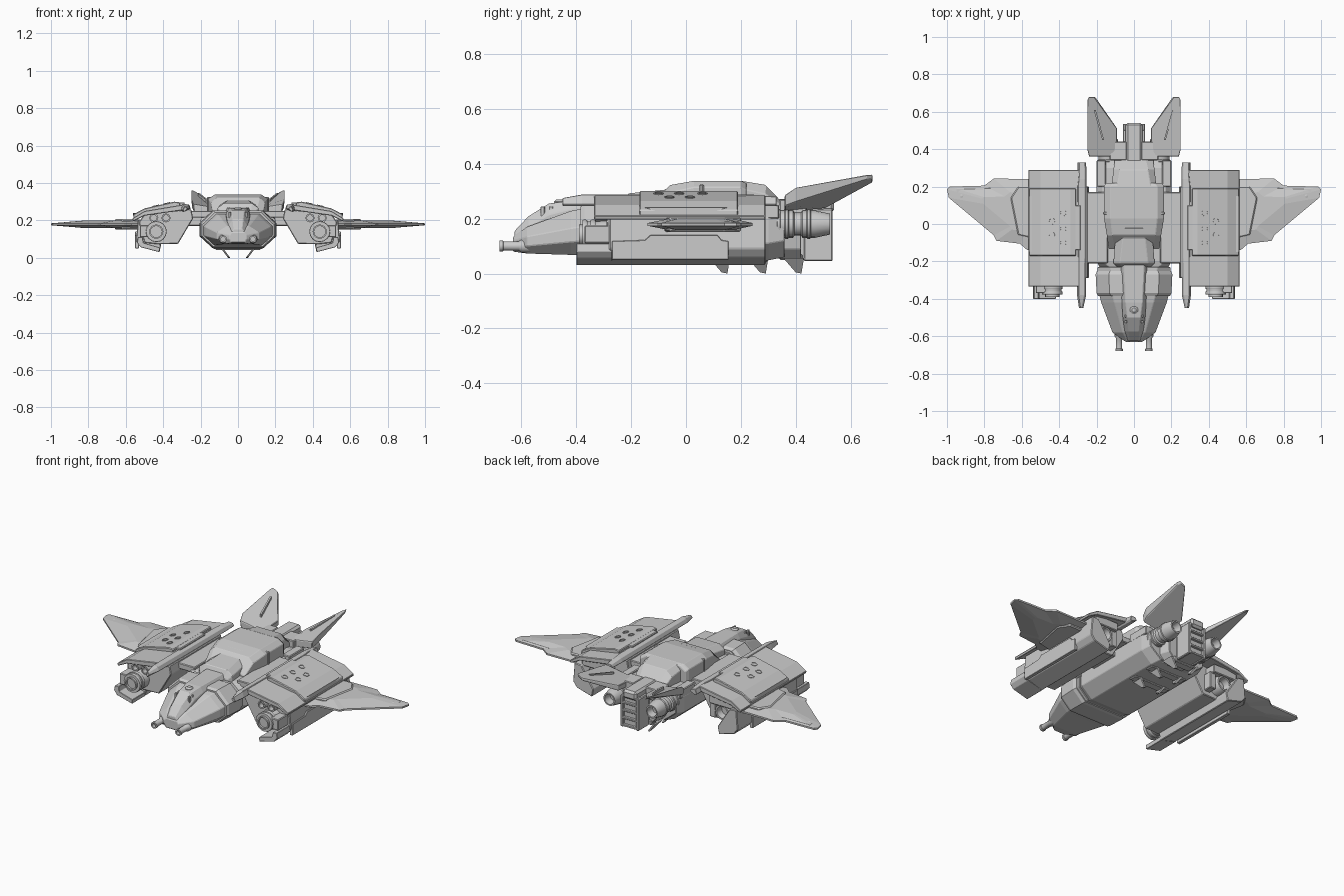
import bpy, bmesh, math
from mathutils import Vector


def loft(name, rings, mirror=False, bevel=0.0, smooth=False):
    """Skin a list of equal-length point rings and cap both ends."""
    bm = bmesh.new()
    vs = [[bm.verts.new(p) for p in r] for r in rings]
    n = len(rings[0])
    for a, b in zip(vs, vs[1:]):
        for i in range(n):
            j = (i + 1) % n
            bm.faces.new((a[i], a[j], b[j], b[i]))
    bm.faces.new(vs[0][::-1])
    bm.faces.new(vs[-1])
    bmesh.ops.recalc_face_normals(bm, faces=bm.faces)
    me = bpy.data.meshes.new(name)
    bm.to_mesh(me)
    bm.free()
    ob = bpy.data.objects.new(name, me)
    bpy.context.collection.objects.link(ob)
    if bevel:
        m = ob.modifiers.new("bevel", 'BEVEL')
        m.width, m.segments, m.limit_method = bevel, 1, 'ANGLE'
    if mirror:
        ob.modifiers.new("mirror", 'MIRROR').use_clip = False
    if smooth:
        bpy.ops.object.select_all(action='DESELECT')
        bpy.context.view_layer.objects.active = ob
        ob.select_set(True)
        bpy.ops.object.shade_smooth_by_angle(angle=math.radians(35))
    return ob


def prism(name, pts, axis, lo, hi, mirror=False, bevel=0.0):
    place = {'x': lambda p, d: (d, p[0], p[1]),
             'y': lambda p, d: (p[0], d, p[1]),
             'z': lambda p, d: (p[0], p[1], d)}[axis]
    return loft(name, [[place(p, d) for p in pts] for d in (lo, hi)], mirror, bevel)


def box(name, x, y, z, mirror=False, bevel=0.004):
    return prism(name, [(x[0], y[0]), (x[1], y[0]), (x[1], y[1]), (x[0], y[1])],
                 'z', z[0], z[1], mirror, bevel)


def lathe(name, center, direction, profile, mirror=True, n=16):
    q = Vector(direction).to_track_quat('Z', 'Y')
    c = Vector(center)
    return loft(name, [[c + q @ Vector((r * math.cos(2 * math.pi * i / n), r * math.sin(2 * math.pi * i / n), d))
                        for i in range(n)] for r, d in profile], mirror, smooth=True)


def hull(name, secs, bevel=0.0):
    """Symmetric eight-sided sections: y, top w/z, side w/upper z/lower z, bottom w/z."""
    rings = []
    for y, wt, zt, wm, zu, zl, wb, zb in secs:
        h = [(wt, zt), (wm, zu), (wm, zl), (wb, zb)]
        rings.append([(x, y, z) for x, z in h] + [(-x, y, z) for x, z in h[::-1]])
    return loft(name, rings, bevel=bevel)


# Fuselage
hull("nose", [(-.63, .035, .135, .045, .12, .10, .035, .08),
              (-.58, .06, .17, .115, .135, .10, .08, .073),
              (-.42, .105, .228, .175, .165, .115, .12, .068),
              (-.36, .12, .24, .19, .175, .12, .13, .065),
              (-.23, .125, .24, .195, .18, .12, .13, .06)], .003)
hull("nose_collar", [(-.385, .122, .243, .192, .176, .117, .132, .06),
                     (-.37, .13, .252, .2, .182, .115, .136, .056),
                     (-.27, .135, .252, .205, .185, .115, .138, .053),
                     (-.25, .128, .243, .198, .182, .118, .134, .056)])
hull("main_body", [(-.24, .12, .225, .18, .17, .12, .12, .06),
                   (-.2, .17, .235, .2, .205, .11, .13, .048),
                   (.3, .17, .24, .2, .205, .11, .13, .048),
                   (.36, .15, .225, .185, .19, .12, .11, .06)], .003)
hull("canopy_spine", [(-.625, .022, .155, .035, .135, .10, .035, .09),
                      (-.575, .028, .208, .05, .17, .11, .04, .1),
                      (-.5, .035, .255, .06, .215, .12, .05, .11),
                      (-.42, .045, .266, .065, .235, .12, .05, .11),
                      (-.22, .055, .27, .07, .245, .12, .05, .11),
                      (-.1, .055, .275, .07, .25, .12, .05, .11)], .003)
for y in (-.53, -.5):
    box("canopy_slot", (.038, .05), (y, y + .015), (.2, .245), True, .002)
lathe("sensor_dome", (0, -.46, .25), (0, 0, 1), [(.022, 0), (.022, .012), (.012, .02)], False, 12)

# Upper cabin with windscreen and rear cover
hull("cabin", [(-.13, .10, .25, .135, .24, .23, .13, .22),
               (-.06, .115, .322, .145, .295, .24, .14, .22),
               (.03, .125, .338, .16, .315, .24, .16, .22),
               (.2, .125, .338, .16, .315, .24, .16, .22),
               (.22, .11, .33, .15, .305, .24, .15, .22)], .003)
hull("windscreen_frame", [(-.23, .07, .25, .09, .245, .23, .09, .22),
                          (-.21, .075, .292, .11, .265, .23, .1, .22),
                          (-.08, .06, .305, .1, .28, .23, .1, .22),
                          (-.02, .05, .33, .08, .3, .23, .08, .22)], .003)
hull("rear_cover", [(.2, .09, .338, .12, .31, .24, .12, .22),
                    (.29, .075, .323, .11, .29, .24, .11, .22),
                    (.36, .06, .25, .1, .24, .23, .1, .21)], .003)
box("cabin_rib", (.1, .165), (.05, .065), (.23, .325), True)
box("shoulder_vent", (.15, .2), (.2, .34), (.2, .25), True)

# Nose guns
lathe("nose_gun", (.08, -.5, .1), (0, -1, 0),
      [(.024, 0), (.024, .1), (.017, .11), (.017, .165), (.02, .168), (.02, .18), (.012, .18), (.012, .16)], n=12)

# Pylons joining body and pods
box("pylon", (.14, .3), (-.21, .17), (.215, .25), True)
box("pylon_strut", (.19, .29), (-.1, .08), (.17, .22), True)

# Wing pods
prism("pod_core", [(.25, .26), (.5, .235), (.53, .19), (.5, .08), (.42, .072), (.32, .075), (.24, .21)],
      'y', -.29, .2, True, .004)
prism("pod_outer_shell", [(.535, .205), (.545, .09), (.52, .058), (.42, .03), (.41, .075), (.49, .2)],
      'y', -.28, .29, True, .004)
prism("pod_front_lip", [(.535, .11), (.54, .08), (.52, .056), (.42, .03), (.418, .055), (.505, .08), (.51, .11)],
      'y', -.4, -.27, True, .002)
prism("pod_side_panel", [(-.27, .05), (.155, .05), (.155, .118), (.13, .122), (.115, .14), (-.13, .14),
                         (-.15, .122), (-.27, .118)], 'x', .53, .55, True, .002)
prism("pod_top_plate", [(.29, .285), (.5, .25), (.565, .21), (.56, .195), (.5, .225), (.29, .255)],
      'y', -.335, .29, True, .003)
prism("pod_hatch", [(.31, .25), (.31, .296), (.34, .3), (.5, .264), (.56, .232), (.56, .21)],
      'y', -.17, .19, True, .004)
prism("pod_hatch_tab", [(-.15, .24), (-.1, .225), (.1, .225), (.15, .24)], 'x', .5, .562, True)
for x, y in ((.38, .06), (.38, -.025), (.38, -.1), (.44, .015), (.44, -.06)):
    lathe("hatch_port", (x, y, .3 - (x - .34) * .225), (.22, 0, 1),
          [(.018, -.01), (.018, .003), (.013, .003), (.013, -.001)], n=12)

# Long inner rails
loft("pod_rail", [[(x, y, z) for x, z in ((a, .262), (a + .01, .285 - d), (b, .288 - d), (b + .01, .255), (b, .245))]
                  for y, a, b, d in ((-.45, .27, .285, .012), (-.38, .255, .295, 0), (.2, .252, .3, 0),
                                     (.24, .252, .295, 0), (.33, .255, .292, .008))], True, .002)
box("rail_clamp", (.285, .33), (-.14, .1), (.25, .296), True)

# Pod guns, front equipment and rear exhausts
lathe("pod_gun", (.437, -.25, .14), (0, -1, 0),
      [(.055, 0), (.055, .06), (.05, .075), (.05, .12), (.038, .125), (.038, .14), (.03, .14), (.03, .08)])
for x, z in ((.385, .213), (.45, .213)):
    lathe("pod_launcher", (x, -.25, z), (0, -1, 0), [(.024, 0), (.024, .08), (.016, .08), (.016, .05)], n=12)
box("gun_bracket", (.47, .525), (-.37, -.27), (.11, .175), True)
for y in (-.36, -.33):
    lathe("gun_band", (.437, y, .14), (0, -1, 0), [(.054, 0), (.056, .004), (.056, .014), (.054, .018)])
lathe("pod_exhaust", (.42, .17, .15), (0, 1, 0), [(.055, 0), (.055, .06), (.045, .09), (.035, .09), (.03, .05)])
box("pod_rear_block", (.34, .5), (.15, .27), (.19, .24), True)
box("pod_rear_vane", (.33, .37), (.18, .25), (.1, .2), True)

# Swept wings: thick in the middle of the root, thin at the rim
outline = [(.53, .24), (.75, .243), (.8, .205), (.985, .2), (1, .185), (.99, .14), (.75, -.06),
           (.735, -.09), (.61, -.105), (.57, -.14), (.53, -.14)]


def wing_ring(s, z):
    return [(.53 + (x - .53) * s, .06 + (y - .06) * s, z) for x, y in outline]


loft("wing", [wing_ring(.6, .158), wing_ring(1, .174), wing_ring(1, .184), wing_ring(.6, .2)], True)
prism("wing_root", [(.53, .2), (.62, .2), (.66, .14), (.62, -.06), (.53, -.08)], 'z', .152, .206, True, .006)
prism("wing_flap", [(.67, .195), (.95, .188), (.95, .165), (.68, .15)], 'z', .172, .189, True, .002)
lathe("wing_light", (.92, .15, .176), (0, 0, 1), [(.01, 0), (.01, .014), (.006, .016)], n=8)

# Canted tail fins
fin = [(.09, .36, .262), (.24, .36, .285), (.25, .4, .315), (.25, .66, .36), (.243, .68, .362),
       (.213, .68, .345), (.09, .51, .268)]
drop = [.04, .04, .055, .018, .014, .014, .03]
loft("tail_fin", [fin, [(x - .006 if x > .2 else x, y, z - d) for (x, y, z), d in zip(fin, drop)]], True, .003)
box("fin_mount", (.04, .13), (.34, .44), (.2, .27), True)
loft("fin_trim", [[(.16, .45, z), (.17, .45, z), (.215, .61, z + .035), (.205, .61, z + .035)]
                  for z in (.285, .31)], True)

# Rear engines and central exhaust block
hull("tail_core", [(.33, .09, .23, .13, .2, .09, .09, .055),
                   (.42, .07, .23, .1, .2, .09, .07, .055)], .003)
box("exhaust_block", (-.052, .052), (.34, .52), (.05, .235))
box("exhaust_frame", (.042, .06), (.43, .535), (.045, .235), True)
for z in (.05, .095, .14, .185, .225):
    box("exhaust_slat", (-.055, .055), (.5, .535), (z, z + .012), bevel=.002)
box("tail_spine", (-.045, .045), (.28, .54), (.22, .272), bevel=.012)
lathe("side_engine", (.14, .3, .18), (0, 1, 0),
      [(.04, 0), (.05, .02), (.05, .09), (.042, .095), (.042, .12), (.05, .125), (.05, .17), (.038, .225),
       (.03, .225), (.025, .18)])
for y in (.33, .36, .44):
    lathe("engine_band", (.14, y, .18), (0, 1, 0), [(.05, 0), (.054, .003), (.054, .012), (.05, .015)])

# Ventral fins and belly ribs
for y in (.085, .225, .355):
    side = [(y, .056), (y + .045, .004), (y + .066, 0), (y + .075, .056)]
    loft("ventral_fin", [[(.048 + .75 * z + o, a, z) for a, z in side] for o in (-.006, .006)], True)
    box("belly_rib", (-.12, .12) if y < .3 else (-.07, .07), (y + .02, y + .07), (.041, .07))
